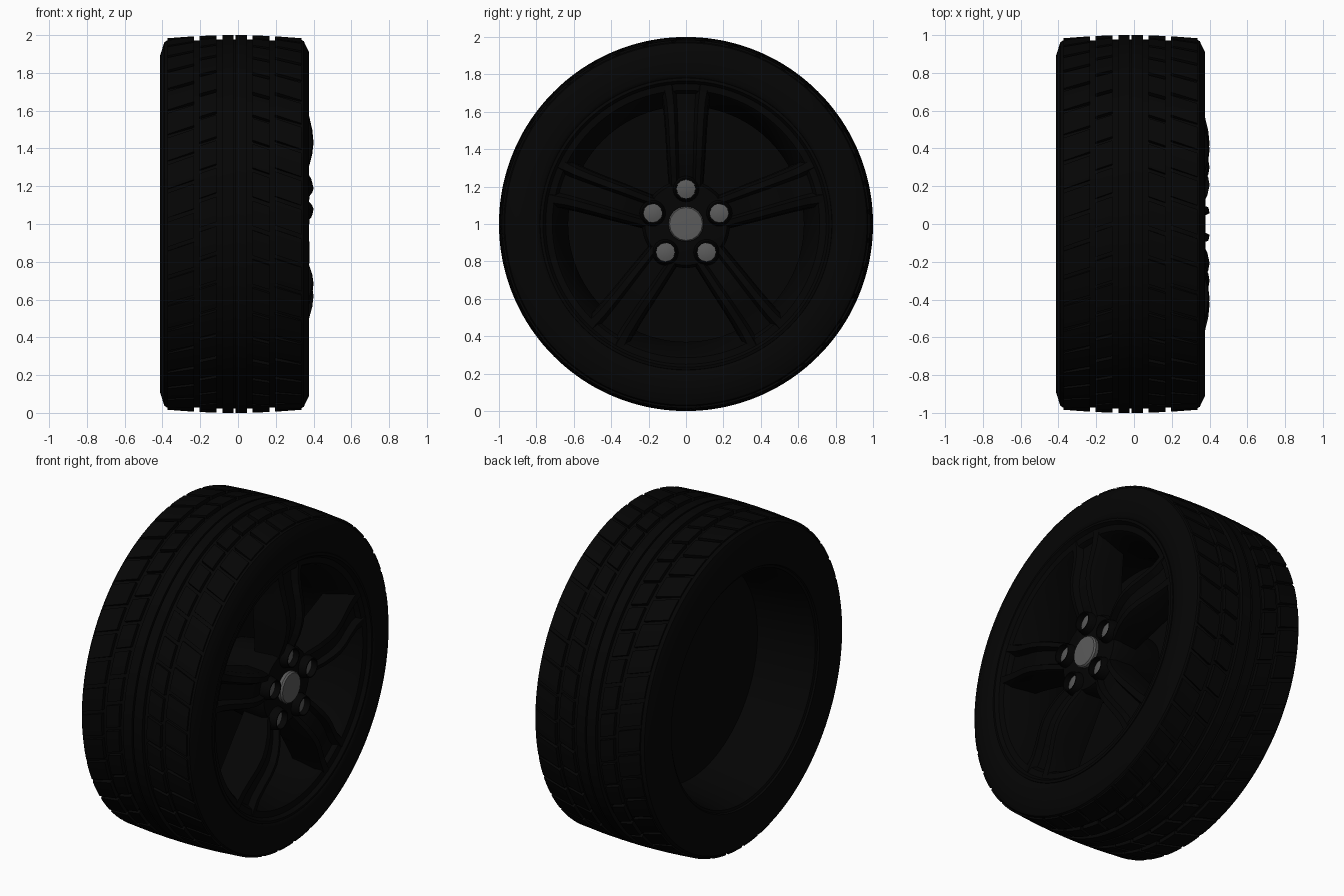
import bpy
import bmesh
import math

cube = bpy.data.objects.get("Cube")
if cube:
    bpy.data.objects.remove(cube)


def material(name, value):
    m = bpy.data.materials.new(name)
    m.use_nodes = True
    color = (value, value, value, 1)
    m.diffuse_color = color
    m.node_tree.nodes["Principled BSDF"].inputs["Base Color"].default_value = color
    return m


RUBBER = material("black rubber", 0.0015)
ALLOY = material("black alloy", 0.0013)
METAL = material("grey metal", 0.105)
MID = -0.018  # centre plane of the tyre


def finish(bm, name, mat, angle=35):
    bmesh.ops.recalc_face_normals(bm, faces=bm.faces)
    mesh = bpy.data.meshes.new(name)
    bm.to_mesh(mesh)
    bm.free()
    mesh.materials.append(mat)
    ob = bpy.data.objects.new(name, mesh)
    ob.location.z = 1
    bpy.context.collection.objects.link(ob)
    bpy.ops.object.select_all(action="DESELECT")
    ob.select_set(True)
    bpy.context.view_layer.objects.active = ob
    bpy.ops.object.shade_smooth_by_angle(angle=math.radians(angle))
    return ob


def lathe(profile, segments, closed=False, center=(0, 0)):
    """Spin (x, radius) points around the axle; zero radius ends become a fan."""
    bm = bmesh.new()
    rings = []
    for x, r in profile:
        count = segments if r > 0 else 1
        angles = [math.tau * i / segments for i in range(count)]
        rings.append([bm.verts.new((x, center[0] + r * math.cos(a),
                                    center[1] + r * math.sin(a))) for a in angles])
    pairs = list(zip(rings, rings[1:]))
    if closed:
        pairs.append((rings[-1], rings[0]))
    for a, b in pairs:
        for i in range(segments):
            j = (i + 1) % segments
            quad = [a[i % len(a)], a[j % len(a)], b[j % len(b)], b[i % len(b)]]
            bm.faces.new(list(dict.fromkeys(quad)))
    return bm


def tread_radius(x):
    return 1 - 0.13 * (x - MID) ** 2


# Tyre carcass: the tread band starts at groove depth, shallower at the shoulders
edges = [0.005, 0.065, 0.095, 0.185, 0.215, 0.355]
band = [MID + s for s in [-e for e in reversed(edges)] + edges]
profile = [(-0.37, 0.7), (-0.405, 0.72), (-0.413, 0.78), (-0.413, 0.89), (-0.39, 0.962)]
for x in band:
    depth = 0.01 if abs(x - MID) > 0.3 else 0.023
    profile.append((x, tread_radius(x) - depth))
profile += [(0.348, 0.968), (0.376, 0.91), (0.376, 0.8), (0.368, 0.78), (0.34, 0.76)]
SEGMENTS = 280
bm = lathe(profile, SEGMENTS, closed=True)
bm.faces.ensure_lookup_table()

# Tread blocks: every other strip is a rib, cut by narrow staggered cross slots
first = 5
raised = []
for k in range(0, len(band) - 1, 2):
    for i in range(SEGMENTS):
        slot = (i + k) % 7 == 0 and k not in (4, 6)
        if not slot:
            raised.append(bm.faces[(first + k) * SEGMENTS + i])
extruded = bmesh.ops.extrude_face_region(bm, geom=raised)
bmesh.ops.delete(bm, geom=raised, context="FACES_ONLY")
for v in extruded["geom"]:
    if isinstance(v, bmesh.types.BMVert):
        scale = tread_radius(v.co.x) / math.hypot(v.co.y, v.co.z)
        v.co.y *= scale
        v.co.z *= scale
# Sweep the slots into a directional pattern
for v in bm.verts:
    turn = 0.35 * abs(v.co.x - MID)
    y, z = v.co.y, v.co.z
    v.co.y = y * math.cos(turn) - z * math.sin(turn)
    v.co.z = y * math.sin(turn) + z * math.cos(turn)
finish(bm, "tyre", RUBBER)

# Rim: outer lip, sloped dish and open rear barrel
rim = [(0.34, 0.79), (0.372, 0.78), (0.375, 0.765), (0.355, 0.75), (0.35, 0.715),
       (0.33, 0.7), (0.22, 0.66), (0.12, 0.63), (0, 0.64), (-0.1, 0.655),
       (-0.3, 0.68), (-0.39, 0.7), (-0.4, 0.73), (-0.37, 0.75), (0.1, 0.74)]
finish(lathe(rim, 96, closed=True), "rim_barrel", ALLOY)

# Thin closing plate deep inside the barrel
finish(lathe([(-0.015, 0), (-0.015, 0.65), (-0.035, 0.65), (-0.035, 0)], 96),
       "backing_plate", RUBBER)

# Hub
finish(lathe([(-0.02, 0), (-0.02, 0.2), (0.15, 0.23), (0.3, 0.235), (0.33, 0.22),
              (0.335, 0.12), (0.335, 0)], 60), "hub", ALLOY)

# Twin spokes: a grooved section lofted outward from the hub
stations = [(0.12, 0.32, 0.085), (0.22, 0.342, 0.09), (0.3, 0.375, 0.095),
            (0.37, 0.393, 0.1), (0.43, 0.4, 0.103), (0.5, 0.393, 0.107),
            (0.57, 0.377, 0.112), (0.65, 0.362, 0.12), (0.745, 0.358, 0.14)]
half = [(1.05, None), (1, 0.045), (0.85, 0.006), (0.55, 0), (0.4, 0.035)]
section = [(-w, d) for w, d in half] + [(w, d) for w, d in reversed(half)]


def spoke(angle):
    bm = bmesh.new()
    rows = []
    c, s = math.cos(angle), math.sin(angle)
    for r, front, width in stations:
        row = []
        for w, drop in section:
            x = 0.18 if drop is None else front - drop
            t = w * width
            row.append(bm.verts.new((x, r * c - t * s, r * s + t * c)))
        rows.append(row)
    n = len(section)
    for a, b in zip(rows, rows[1:]):
        for i in range(n):
            j = (i + 1) % n
            bm.faces.new((a[i], a[j], b[j], b[i]))
    bm.faces.new(rows[0])
    bm.faces.new(rows[-1])
    return bm


for n in range(5):
    angle = math.pi / 2 + n * math.tau / 5
    finish(spoke(angle), f"spoke_{n + 1}", ALLOY)
    # Wheel nut sunk in a raised socket at the root of each spoke
    spot = (0.187 * math.cos(angle), 0.187 * math.sin(angle))
    socket = [(0.28, 0.052), (0.378, 0.052), (0.378, 0.058), (0.33, 0.07), (0.28, 0.07)]
    finish(lathe(socket, 24, closed=True, center=spot), f"nut_socket_{n + 1}", ALLOY)
    nut = [(0.28, 0), (0.28, 0.051), (0.342, 0.051), (0.348, 0.03), (0.35, 0)]
    finish(lathe(nut, 12, center=spot), f"wheel_nut_{n + 1}", METAL)

# Flat centre cap
cap = [(0.3, 0), (0.3, 0.09), (0.355, 0.095), (0.365, 0.088), (0.368, 0)]
finish(lathe(cap, 16), "centre_cap", METAL)
